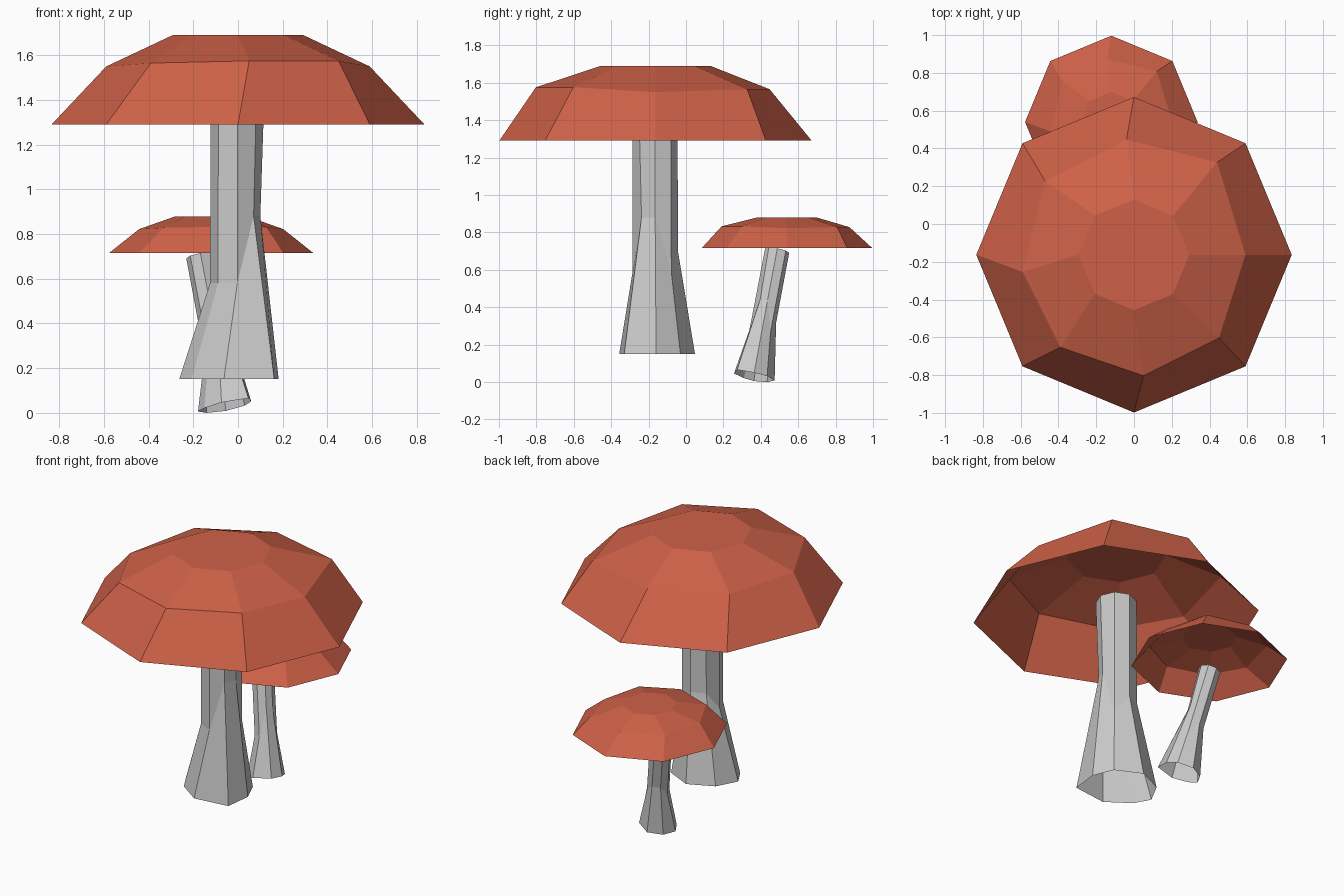
import bpy
from math import cos, sin, pi
from mathutils import Matrix, Vector

if "Cube" in bpy.data.objects:
    bpy.data.objects.remove(bpy.data.objects["Cube"])

SIDES = 8


def ring(radius, z):
    """Regular octagon with a corner on +x."""
    return [(radius * cos(2 * pi * i / SIDES), radius * sin(2 * pi * i / SIDES), z)
            for i in range(SIDES)]


def loft(name, rings, close_top=False):
    """Flat-shaded skin through a stack of eight-point rings."""
    verts = [p for r in rings for p in r]
    faces = []
    for k in range(len(rings) - 1):
        a, b = k * SIDES, (k + 1) * SIDES
        for i in range(SIDES):
            j = (i + 1) % SIDES
            faces.append((a + i, a + j, b + j, b + i))
    if close_top:
        faces.append(tuple(range(len(verts) - SIDES, len(verts))))
    mesh = bpy.data.meshes.new(name)
    mesh.from_pydata(verts, [], faces)
    obj = bpy.data.objects.new(name, mesh)
    bpy.context.collection.objects.link(obj)
    return obj


red = bpy.data.materials.new("cap_red")
red.diffuse_color = (0.62, 0.12, 0.065, 1)
red.use_nodes = True
red.node_tree.nodes["Principled BSDF"].inputs["Base Color"].default_value = red.diffuse_color

# Cap: regular rim and crown with a hand-cut, uneven shoulder ring between; open below
shoulder = [(0.59, 0.00, 0.26), (0.44, 0.49, 0.275), (-0.04, 0.61, 0.275), (-0.47, 0.39, 0.27),
            (-0.59, -0.09, 0.26), (-0.39, -0.49, 0.275), (0.05, -0.64, 0.285), (0.45, -0.44, 0.285)]


def cap(name, location, scale):
    obj = loft(name, [ring(0.835, 0), shoulder, ring(0.293, 0.40)], close_top=True)
    obj.data.materials.append(red)
    obj.location, obj.scale = location, scale


# Stem: uneven flared foot, ragged waist height, straight octagonal neck
foot = [(0.185, 0.005, 0), (0.13, 0.135, 0), (-0.03, 0.213, 0), (-0.19, 0.14, 0),
        (-0.26, 0.01, 0), (-0.205, -0.09, 0), (-0.06, -0.192, 0), (0.165, -0.165, 0)]
waist_z = [0.73, 0.44, 0.55, 0.55, 0.43, 0.43, 0.43, 0.73]
waist = [ring(0.103 if i in (0, 7) else 0.122, z)[i] for i, z in enumerate(waist_z)]


def stem(name, base, direction, scale):
    obj = loft(name, [foot, waist, ring(0.12, 1.24)])
    tilt = Vector((0, 0, 1)).rotation_difference(Vector(direction)).to_matrix().to_4x4()
    obj.matrix_world = Matrix.Translation(base) @ tilt @ Matrix.Diagonal((*scale, 1))


# Large mushroom
cap("large_cap", (0, -0.163, 1.29), (1, 1, 1))
stem("large_stem", (-0.003, -0.165, 0.15), (0, 0, 1), (1, 1, 1))

# Small leaning mushroom behind, with a flatter cap
cap("small_cap", (-0.12, 0.54, 0.715), (0.547, 0.547, 0.41))
stem("small_stem", (-0.04, 0.36, 0.032), (-0.19, 0.19, 1), (0.545, 0.545, 0.56))
